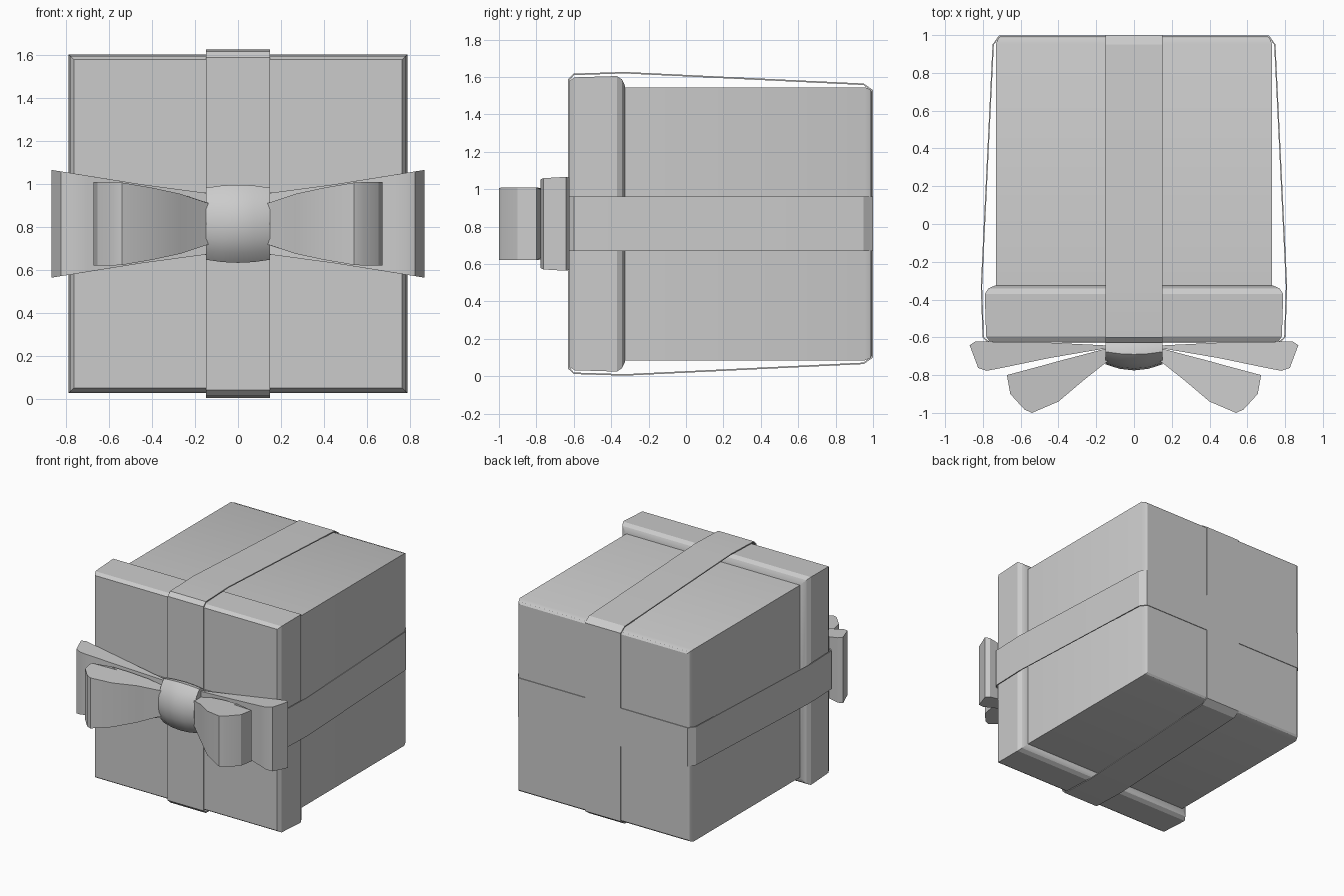
import bpy, bmesh, math

if "Cube" in bpy.data.objects:
    bpy.data.objects.remove(bpy.data.objects["Cube"])

ZC = 0.815  # height of the horizontal centre line


def loft(name, rings, cap=True, wrap=False, angle=30):
    """Skin a list of closed point rings into one mesh object."""
    bm = bmesh.new()
    vs = [[bm.verts.new(p) for p in r] for r in rings]
    n = len(vs[0])
    pairs = list(zip(vs, vs[1:])) + ([(vs[-1], vs[0])] if wrap else [])
    for a, b in pairs:
        for i in range(n):
            j = (i + 1) % n
            bm.faces.new((a[i], a[j], b[j], b[i]))
    if cap and not wrap:
        bm.faces.new(vs[0])
        bm.faces.new(vs[-1])
    bmesh.ops.recalc_face_normals(bm, faces=bm.faces)
    me = bpy.data.meshes.new(name)
    bm.to_mesh(me)
    bm.free()
    ob = bpy.data.objects.new(name, me)
    bpy.context.collection.objects.link(ob)
    bpy.context.view_layer.objects.active = ob
    bpy.ops.object.select_all(action='DESELECT')
    ob.select_set(True)
    bpy.ops.object.shade_smooth_by_angle(angle=math.radians(angle))
    return ob


def square_loft(name, profile):
    """Square sections (half size, y) stacked along y."""
    return loft(name, [[(-h, y, ZC - h), (h, y, ZC - h), (h, y, ZC + h), (-h, y, ZC + h)]
                       for h, y in profile])


def mirror_x(ob):
    m = ob.modifiers.new("mirror", 'MIRROR')
    m.use_mirror_merge = False


# Box body and lid (lid faces the front)
square_loft("box_body", [(0.73, -0.40), (0.73, 0.955), (0.718, 0.985), (0.705, 0.994)])
square_loft("box_lid", [(0.765, -0.622), (0.783, -0.595), (0.79, -0.37),
                        (0.772, -0.342), (0.735, -0.325)])

# Ribbons: half outline as (distance from centre, y), mirrored into a thin band
HALF = [(0.775, -0.63), (0.803, -0.60), (0.812, -0.33), (0.75, 0.95), (0.715, 1.0)]
T = 0.008


def ribbon(name, place, half_width, shrink):
    def outline(t):
        pts = []
        for d, y in HALF:
            yy = y + t if y < -0.61 else (y - t if y > 0.97 else y)
            pts.append((d - t, yy))
        return pts + [(-d, y) for d, y in reversed(pts)]
    outer, inner = outline(shrink), outline(T)
    w = half_width
    rings = [[place(d, y, s) for d, y in o] for o, s in
             ((outer, -w), (outer, w), (inner, w), (inner, -w))]
    return loft(name, rings, wrap=True)


ribbon("ribbon_vertical", lambda d, y, s: (s, y, ZC + d), 0.15, 0.0)
ribbon("ribbon_horizontal", lambda d, y, s: (d, y, ZC + s), 0.146, 0.001)


# Bow loops: outline points (x, y, half height), right side mirrored to the left
def bow_loop(name, pts):
    ob = loft(name, [[(x, y, ZC + s * h) for x, y, h in pts] for s in (-1, 1)])
    mirror_x(ob)


bow_loop("bow_back_loops", [(0.10, -0.645, 0.137), (0.45, -0.628, 0.184), (0.84, -0.622, 0.246),
                            (0.87, -0.642, 0.251), (0.825, -0.762, 0.244),
                            (0.78, -0.777, 0.237), (0.70, -0.762, 0.224),
                            (0.45, -0.71, 0.184), (0.10, -0.65, 0.137)])
bow_loop("bow_front_loops", [(0.10, -0.645, 0.085), (0.15, -0.66, 0.10), (0.27, -0.692, 0.14),
                             (0.40, -0.726, 0.168), (0.53, -0.762, 0.19), (0.673, -0.80, 0.194),
                             (0.655, -0.90, 0.194), (0.58, -0.982, 0.194), (0.54, -1.0, 0.192),
                             (0.40, -0.94, 0.168), (0.27, -0.83, 0.14),
                             (0.15, -0.735, 0.10), (0.10, -0.70, 0.085)])

# Bow knot: rounded section that bulges towards the middle
KNOT = [(0.0, 0.165), (0.025, 0.178), (0.06, 0.182), (0.105, 0.135), (0.135, 0.07), (0.145, 0.0)]
section = KNOT + [(d, -z) for d, z in reversed(KNOT[:-1])]
rings = []
for x in (-0.15, -0.075, 0.0, 0.075, 0.15):
    f = (x / 0.15) ** 2
    rings.append([(x, -0.63 - d * (1 - 0.22 * f), ZC + z * (1 - 0.08 * f)) for d, z in section])
loft("bow_knot", rings, angle=40)
